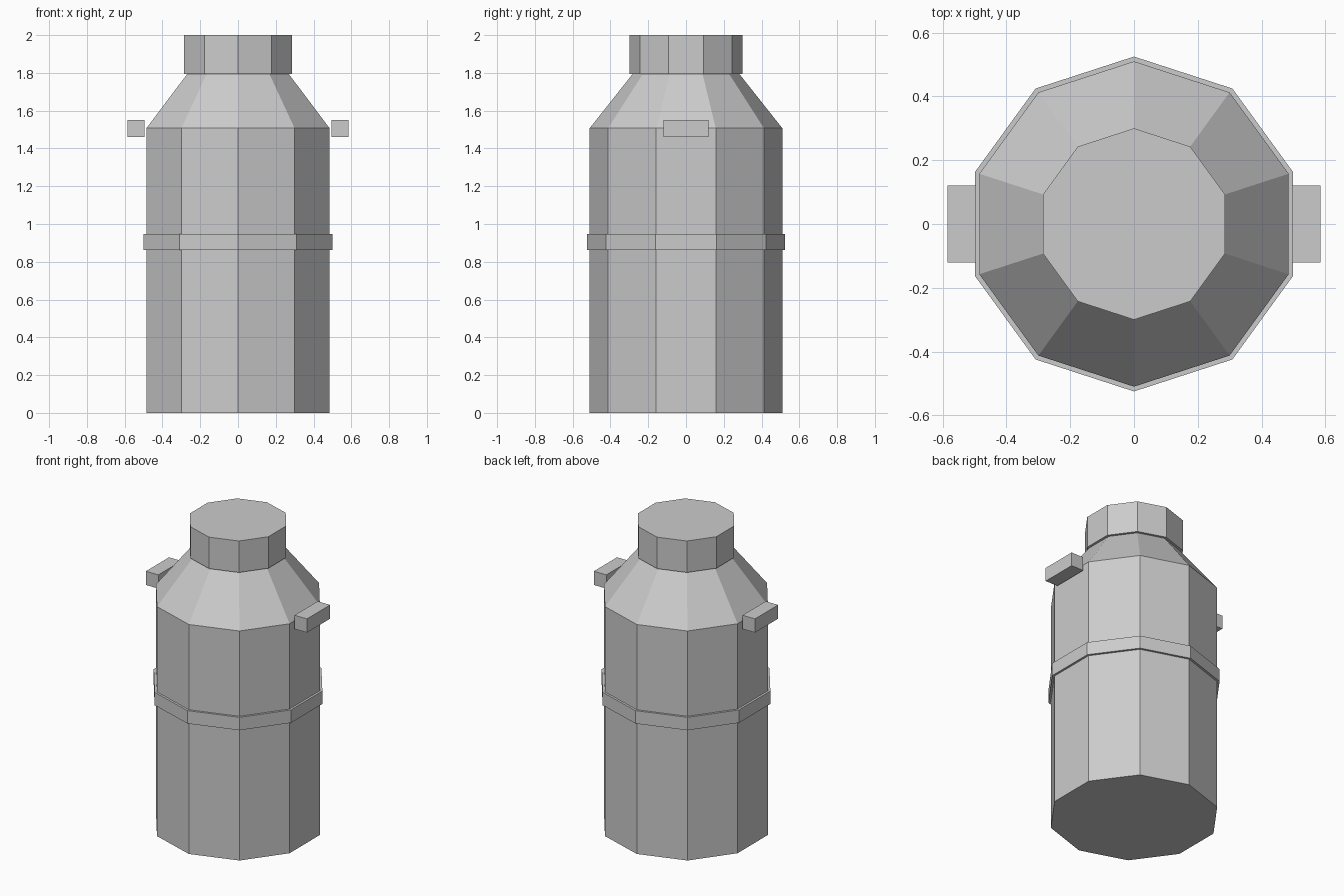
import bpy, bmesh, math

if "Cube" in bpy.data.objects:
    bpy.data.objects.remove(bpy.data.objects["Cube"])

SIDES = 10


def add_object(name, bm):
    bmesh.ops.recalc_face_normals(bm, faces=bm.faces)
    mesh = bpy.data.meshes.new(name)
    bm.to_mesh(mesh)
    bm.free()
    obj = bpy.data.objects.new(name, mesh)
    bpy.context.collection.objects.link(obj)
    return obj


def lathe(name, profile, closed=False):
    """Ten-sided solid from (radius, z) points; a closed profile makes a ring."""
    bm = bmesh.new()
    rings = []
    for r, z in profile:
        angles = [math.pi / 2 + math.tau * i / SIDES for i in range(SIDES)]
        rings.append([bm.verts.new((r * math.cos(a), r * math.sin(a), z)) for a in angles])
    pairs = list(zip(rings, rings[1:]))
    if closed:
        pairs.append((rings[-1], rings[0]))
    else:
        bm.faces.new(rings[0])
        bm.faces.new(rings[-1])
    for low, high in pairs:
        for i in range(SIDES):
            j = (i + 1) % SIDES
            bm.faces.new((low[i], low[j], high[j], high[i]))
    return add_object(name, bm)


def box(name, center, size):
    bm = bmesh.new()
    bmesh.ops.create_cube(bm, size=1)
    bmesh.ops.scale(bm, vec=size, verts=bm.verts)
    bmesh.ops.translate(bm, vec=center, verts=bm.verts)
    return add_object(name, bm)


# Can body with sloped shoulder
lathe("body", [(0.51, 0), (0.51, 1.507), (0.282, 1.795)])

# Slightly overhanging lid
lathe("lid", [(0.30, 1.793), (0.30, 2.0)])

# Raised band around the waist
lathe("band", [(0.51, 0.862), (0.525, 0.862), (0.525, 0.947), (0.51, 0.947)], closed=True)

# Side handles
for side, x in (("left", -0.54), ("right", 0.54)):
    box(f"{side}_handle", (x, 0, 1.506), (0.09, 0.24, 0.09))
